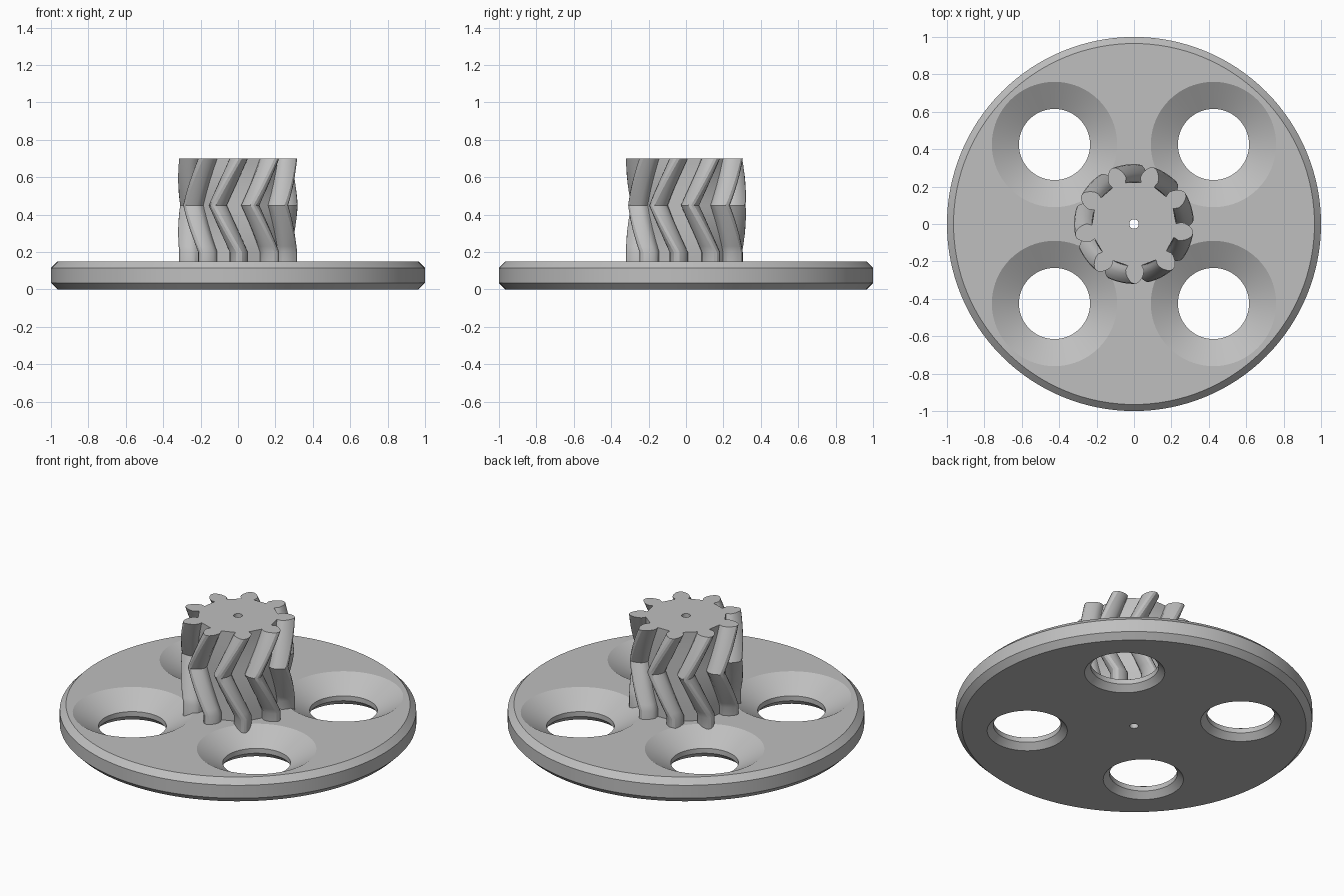
import bpy, bmesh
from math import sin, cos, pi, radians

if "Cube" in bpy.data.objects:
    bpy.data.objects.remove(bpy.data.objects["Cube"])

grey = bpy.data.materials.new("plain grey")
grey.use_nodes = True
COLOR = (0.52, 0.52, 0.52, 1)
grey.diffuse_color = COLOR
grey.node_tree.nodes["Principled BSDF"].inputs["Base Color"].default_value = COLOR


def stack(name, rings):
    """Closed solid from a list of rings with equal point counts."""
    bm = bmesh.new()
    loops = [[bm.verts.new(p) for p in ring] for ring in rings]
    n = len(loops[0])
    for low, high in zip(loops, loops[1:]):
        for i in range(n):
            j = (i + 1) % n
            bm.faces.new((low[i], low[j], high[j], high[i]))
    bm.faces.new(loops[0][::-1])
    bm.faces.new(loops[-1])
    mesh = bpy.data.meshes.new(name)
    bm.to_mesh(mesh)
    bm.free()
    mesh.materials.append(grey)
    ob = bpy.data.objects.new(name, mesh)
    bpy.context.collection.objects.link(ob)
    return ob


def turned(name, profile, x=0, y=0, n=96):
    """Solid of revolution from (radius, z) points."""
    return stack(name, [[(x + r * cos(2 * pi * i / n), y + r * sin(2 * pi * i / n), z)
                         for i in range(n)] for r, z in profile])


def select_only(ob):
    bpy.ops.object.select_all(action='DESELECT')
    ob.select_set(True)
    bpy.context.view_layer.objects.active = ob


def cut(ob, cutter):
    mod = ob.modifiers.new("cut", 'BOOLEAN')
    mod.operation = 'DIFFERENCE'
    mod.solver = 'EXACT'
    mod.object = cutter
    select_only(ob)
    bpy.ops.object.modifier_apply(modifier=mod.name)
    bpy.data.objects.remove(cutter)


# Chamfered disc with four countersunk holes
EDGE, TOP = 0.035, 0.15
disc = turned("disc", [(1 - EDGE, 0), (1, EDGE), (1, TOP - EDGE), (1 - EDGE, TOP)], n=128)
HOLE = [(0.26, -EDGE), (0.19, EDGE), (0.19, 0.065), (0.335, TOP), (0.42, 0.2)]
for sx in (-1, 1):
    for sy in (-1, 1):
        cut(disc, turned("hole_cutter", HOLE, sx * 0.425, sy * 0.425))

# Herringbone pinion: tooth flank as (radius, half angle)
TEETH, TWIST, START = 9, radians(26), radians(271)
FLANK = [(0.225, 0.165), (0.238, 0.18), (0.252, 0.195), (0.27, 0.175),
         (0.288, 0.14), (0.304, 0.095), (0.316, 0.05)]
TOOTH = [(r, -a) for r, a in FLANK] + [(0.32, 0)] + [(r, a) for r, a in FLANK[::-1]]


def gear_ring(z, turn):
    return [(r * cos(t), r * sin(t), z) for k in range(TEETH) for r, a in TOOTH
            for t in [START + turn + a + 2 * pi * k / TEETH]]


STEPS = 16
rings = [gear_ring(0.1, 0)]
for i in range(STEPS + 1):
    f = i / STEPS
    rings.append(gear_ring(0.2 + 0.5 * f, -TWIST * (1 - abs(2 * f - 1))))
pinion = stack("pinion", rings)

# Shaft bore through both parts, then smooth shading
for ob in (disc, pinion):
    cut(ob, turned("bore_cutter", [(0.025, -0.1), (0.025, 0.8)], n=32))
    select_only(ob)
    bpy.ops.object.shade_smooth_by_angle(angle=radians(29))
